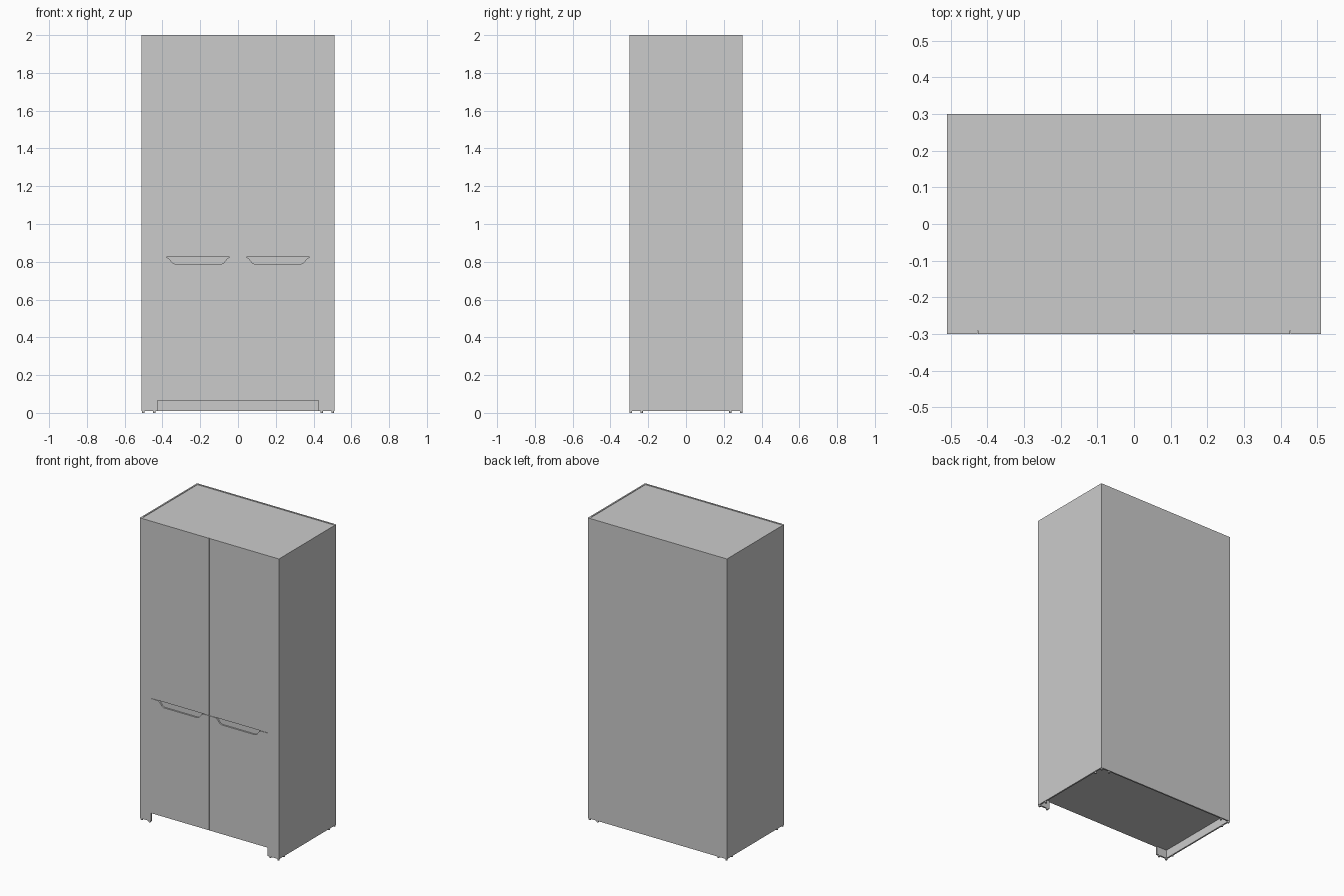
import bpy, bmesh
from mathutils import Vector

cube = bpy.data.objects.get("Cube")
if cube:
    bpy.data.objects.remove(cube, do_unlink=True)

gray = bpy.data.materials.new("satin_gray")
gray.use_nodes = True
gray.diffuse_color = (0.6, 0.6, 0.6, 1)
gray.node_tree.nodes["Principled BSDF"].inputs["Base Color"].default_value = (0.6, 0.6, 0.6, 1)

W, D, H = 0.51, 0.30, 2.0      # half width, half depth, height
T = 0.01                       # panel thickness
BASE = 0.01                    # underside of the panels
FLOOR = 0.065                  # underside of doors and carcass
SPLIT = 0.825                  # seam between upper and lower doors
POST = 0.427                   # inner edge of the front posts
GAP = 0.001


def finish(name, bm):
    bmesh.ops.recalc_face_normals(bm, faces=bm.faces)
    mesh = bpy.data.meshes.new(name)
    bm.to_mesh(mesh)
    bm.free()
    mesh.materials.append(gray)
    obj = bpy.data.objects.new(name, mesh)
    bpy.context.collection.objects.link(obj)
    return obj


def box(name, lo, hi):
    lo, hi = Vector(lo), Vector(hi)
    bm = bmesh.new()
    bmesh.ops.create_cube(bm, size=1)
    for v in bm.verts:
        v.co = (lo + hi) / 2 + v.co * (hi - lo)
    return finish(name, bm)


def plate(name, outline, y0, y1):
    """Extrude an x-z outline from y0 back to y1."""
    bm = bmesh.new()
    face = bm.faces.new([bm.verts.new((x, y0, z)) for x, z in outline])
    ext = bmesh.ops.extrude_face_region(bm, geom=[face])
    moved = [v for v in ext["geom"] if isinstance(v, bmesh.types.BMVert)]
    bmesh.ops.translate(bm, verts=moved, vec=(0, y1 - y0, 0))
    return finish(name, bm)


# Carcass: inner body, slightly below the panel rim at the top
box("carcass", (-W + T, -D + T, FLOOR), (W - T, D - T, H - 0.003))
box("back_panel", (-W + T, D - T, BASE), (W - T, D, H))

# Upper and lower door outlines, the lower one notched for the hand grip
x0, x1 = GAP, POST - GAP
upper = [(x0, SPLIT + GAP), (x1, SPLIT + GAP), (x1, H), (x0, H)]


def lower(a, b):
    """a, b: notch ends at the top edge."""
    top, low = SPLIT - GAP, 0.788
    return [(x0, FLOOR), (x1, FLOOR), (x1, top), (b, top), (b - 0.012, top - 0.006),
            (b - 0.030, low + 0.007), (b - 0.044, low), (a + 0.044, low),
            (a + 0.030, low + 0.007), (a + 0.012, top - 0.006), (a, top), (x0, top)]


for side, s in (("left", 1), ("right", -1)):
    # Side panel and front post
    xs = sorted((s * (W - T), s * W))
    box(side + "_side_panel", (xs[0], -D, BASE), (xs[1], D, H))
    xs = sorted((s * POST, s * (W - T)))
    box(side + "_front_post", (xs[0], -D, BASE), (xs[1], -D + T, H))

    # Doors
    notch = (0.045, 0.378)
    for name, outline in (("upper_door", upper), ("lower_door", lower(*notch))):
        plate(side + "_" + name, [(s * x, z) for x, z in outline], -D, -D + T)

    # Foot pads, three around each corner
    for end, e in (("front", -1), ("back", 1)):
        bm = bmesh.new()
        for dx, dy in ((0, 0), (0.058, 0), (0, 0.058)):
            pad = bmesh.ops.create_cone(bm, cap_ends=True, segments=16, radius1=0.007,
                                        radius2=0.007, depth=BASE)
            bmesh.ops.translate(bm, verts=pad["verts"],
                                vec=(s * (W - 0.009 - dx), e * (D - 0.008 - dy), BASE / 2))
        finish(side + "_" + end + "_foot_pads", bm)
